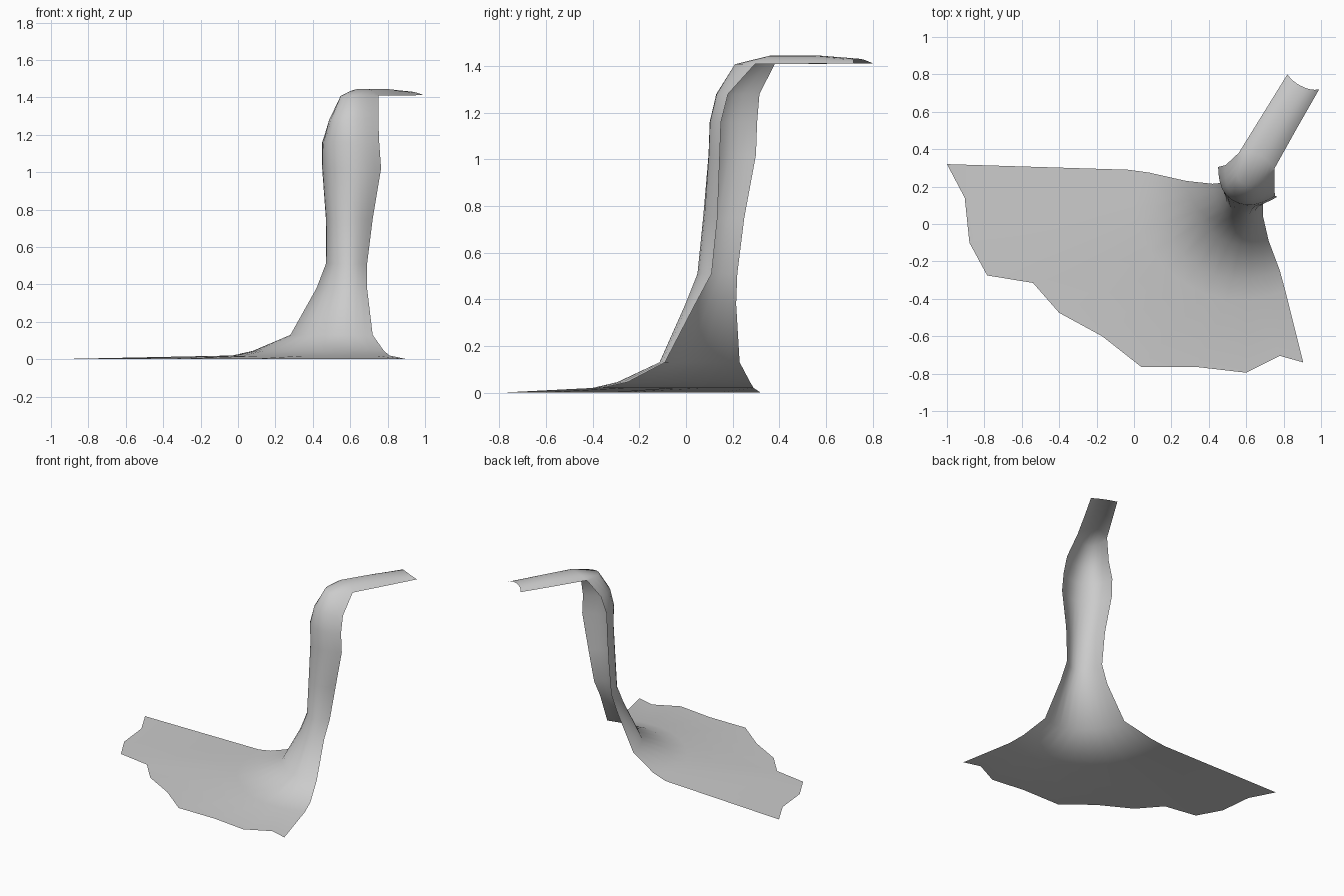
import bpy, bmesh, math
from mathutils import Vector

if "Cube" in bpy.data.objects:
    bpy.data.objects.remove(bpy.data.objects["Cube"])

# Cross-sections along the flow: left xy, middle xy, right xy, edge z, crown height
SECTIONS = [
    # spout lying flat
    (.82, .80, .90, .735, .99, .72, 1.412, .02),
    (.69, .59, .78, .56, .87, .51, 1.41, .036),
    (.56, .38, .665, .37, .75, .295, 1.41, .036),
    # falling sheet, arched towards the front
    (.56, .38, .585, .215, .75, .295, 1.408, 0),
    (.49, .315, .55, .145, .75, .18, 1.28, 0),
    (.45, .305, .54, .12, .755, .15, 1.16, 0),
    (.45, .30, .55, .115, .765, .145, 1.02, 0),
    (.47, .25, .55, .085, .72, .135, .75, 0),
    (.47, .22, .55, .06, .69, .11, .51, 0),
    (.42, .215, .52, .02, .69, .04, .38, 0),
    # flare into the pool
    (.28, .23, .43, -.055, .72, -.09, .13, 0),
    (.08, .275, .30, -.20, .78, -.25, .045, 0),
    (-.03, .29, .22, -.28, .81, -.36, .02, 0),
]
# Ragged outer edge of the pool, left to right
POOL_EDGE = [(-1, .32), (-.905, .14), (-.88, -.1), (-.785, -.275), (-.54, -.315),
             (-.4, -.475), (-.17, -.6), (.04, -.765), (.34, -.765), (.6, -.795),
             (.78, -.705), (.905, -.74)]
COLS = len(POOL_EDGE)


def arch(lx, ly, mx, my, rx, ry, z, crown):
    left, mid, right = Vector((lx, ly, z)), Vector((mx, my, z + crown)), Vector((rx, ry, z))
    bulge = mid - (left + right) / 2
    points = []
    for i in range(COLS):
        # cosine spacing keeps the steep ends of the arch smooth
        u = -math.cos(math.pi * i / (COLS - 1)) * .5 + (2 * i / (COLS - 1) - 1) * .5
        points.append(left.lerp(right, (u + 1) / 2) + bulge * (1 - abs(u) ** 2.4))
    return points


rows = [arch(*s) for s in SECTIONS] + [[Vector((x, y, 0)) for x, y in POOL_EDGE]]

# One continuous open sheet: spout, fall and pool
bm = bmesh.new()
grid = [[bm.verts.new(p) for p in row] for row in rows]
for a, b in zip(grid, grid[1:]):
    for c in range(COLS - 1):
        bm.faces.new((a[c], b[c], b[c + 1], a[c + 1]))
bmesh.ops.remove_doubles(bm, verts=bm.verts, dist=.001)
mesh = bpy.data.meshes.new("water_stream")
bm.to_mesh(mesh)
bm.free()
water = bpy.data.objects.new("water_stream", mesh)
bpy.context.collection.objects.link(water)
for p in mesh.polygons:
    p.use_smooth = True
